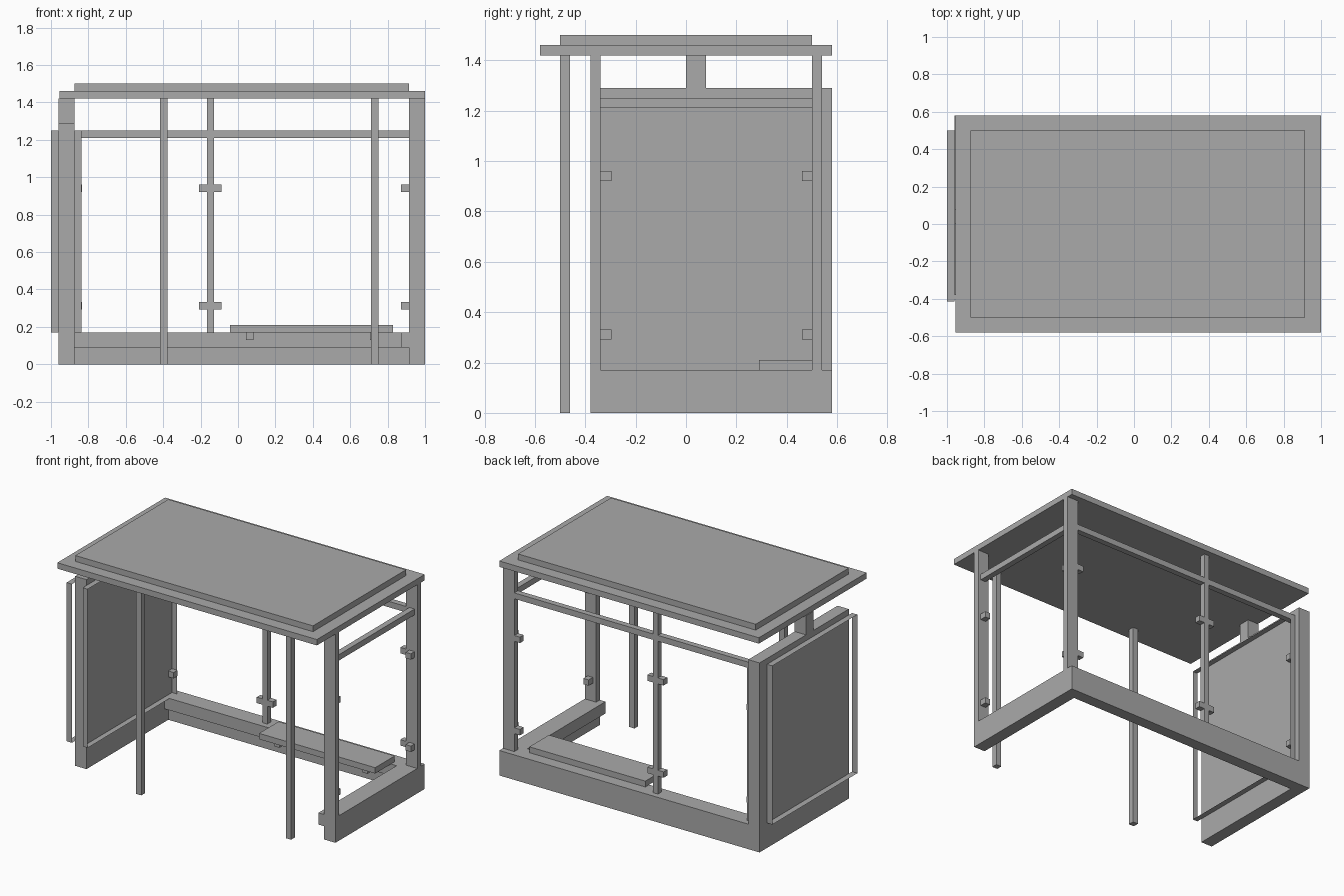
import bpy, bmesh
from mathutils import Vector

old = bpy.data.objects.get("Cube")
if old:
    bpy.data.objects.remove(old, do_unlink=True)

# One plain grey for the whole shelter
grey = bpy.data.materials.new("plain grey")
grey.use_nodes = True
COLOUR = (0.4, 0.4, 0.4, 1)
grey.diffuse_color = COLOUR
grey.node_tree.nodes["Principled BSDF"].inputs["Base Color"].default_value = COLOUR


def finish(name, bm):
    bmesh.ops.recalc_face_normals(bm, faces=bm.faces)
    mesh = bpy.data.meshes.new(name)
    bm.to_mesh(mesh)
    bm.free()
    mesh.materials.append(grey)
    obj = bpy.data.objects.new(name, mesh)
    bpy.context.collection.objects.link(obj)
    return obj


def box(name, x, y, z):
    """Box spanning the given (low, high) pairs."""
    bm = bmesh.new()
    bmesh.ops.create_cube(bm, size=1)
    for v in bm.verts:
        v.co = Vector([(a + b) / 2 + c * (b - a) for c, (a, b) in zip(v.co, (x, y, z))])
    return finish(name, bm)


def extrude(bm, faces, offset):
    """Thicken flat faces by an offset, keeping the first side."""
    made = bmesh.ops.extrude_face_region(bm, geom=faces, use_keep_orig=True)["geom"]
    verts = [g for g in made if isinstance(g, bmesh.types.BMVert)]
    bmesh.ops.translate(bm, verts=verts, vec=offset)


def prism(name, outline, z):
    """Plan outline raised between two heights."""
    bm = bmesh.new()
    face = bm.faces.new([bm.verts.new((px, py, z[0])) for px, py in outline])
    extrude(bm, [face], Vector((0, 0, z[1] - z[0])))
    return finish(name, bm)


def frame(name, x, y, z, width):
    """Picture frame in the YZ plane with an open middle."""
    bm = bmesh.new()
    corners = [(y[0], z[0]), (y[1], z[0]), (y[1], z[1]), (y[0], z[1])]
    face = bm.faces.new([bm.verts.new((x[0], cy, cz)) for cy, cz in corners])
    ring = bmesh.ops.inset_individual(bm, faces=[face], thickness=width)["faces"]
    bmesh.ops.delete(bm, geom=[face], context='FACES')
    extrude(bm, ring, Vector((x[1] - x[0], 0, 0)))
    return finish(name, bm)


ROOF = 1.42
BASE = 0.17
WALL = (-0.96, -0.875)       # x of the solid end wall
SIDE = (0.915, 1.0)          # x of the open end
BACK = (0.5, 0.54)           # y of the back posts
SLIM = (0.94, 0.98)          # x of slim parts on the open end

# Roof
box("roof_slab", (-0.955, 1), (-0.58, 0.58), (ROOF, 1.46))
box("roof_cap", (-0.875, 0.915), (-0.5, 0.5), (1.46, 1.5))

# Solid end wall with a framed panel on both sides
box("end_wall", WALL, (-0.38, 0.58), (0, 1.29))
box("wall_roof_support", WALL, (0, 0.08), (1.29, ROOF))
frame("outer_panel_frame", (-1, WALL[0]), (-0.415, 0.5), (BASE, 1.25), 0.08)
frame("inner_panel_frame", (WALL[1], -0.838), (-0.42, 0.54), (BASE, 1.25), 0.08)

# Base plinth and the ledge along its inner side
prism("base_plinth", [(SIDE[0], -0.38), (1, -0.38), (1, 0.58), (WALL[1], 0.58),
                      (WALL[1], 0.5), (SIDE[0], 0.5)], (0, BASE))
prism("base_ledge", [(0.872, -0.38), (SIDE[0], -0.38), (SIDE[0], 0.5), (WALL[1], 0.5),
                     (WALL[1], 0.46), (0.872, 0.46)], (0.09, BASE))

# Posts
box("side_front_post", SIDE, (-0.38, -0.34), (0, ROOF))
box("side_back_post", SIDE, BACK, (BASE, ROOF))
MIDDLE = (-0.167, -0.129)
box("back_middle_post", MIDDLE, BACK, (0, ROOF))
for side, x in (("right", -0.398), ("left", 0.73)):
    box("front_post_" + side, (x - 0.02, x + 0.02), (-0.5, -0.46), (0, ROOF))

# Upper rails
box("back_rail", (WALL[1], SIDE[0]), BACK, (1.21, 1.25))
box("side_rail", SLIM, (-0.34, 0.5), (1.21, 1.25))

# Glazing brackets at two heights
for level, low in (("lower", 0.292), ("upper", 0.92)):
    z = (low, low + 0.04)
    box("wall_bracket_" + level, (WALL[1], -0.835), BACK, z)
    box("middle_bracket_right_" + level, (MIDDLE[0] - 0.042, MIDDLE[0]), BACK, z)
    box("middle_bracket_left_" + level, (MIDDLE[1], MIDDLE[1] + 0.042), BACK, z)
    box("corner_bracket_back_" + level, (0.872, SIDE[0]), BACK, z)
    box("corner_bracket_side_" + level, SLIM, (0.46, 0.5), z)
    box("side_front_bracket_" + level, SLIM, (-0.34, -0.295), z)

# Bench
box("bench_seat", (-0.044, 0.83), (0.29, 0.5), (BASE, 0.21))
for side, x in (("right", 0.062), ("left", 0.725)):
    box("bench_support_" + side, (x - 0.02, x + 0.02), (0.33, 0.46), (0.13, BASE))
